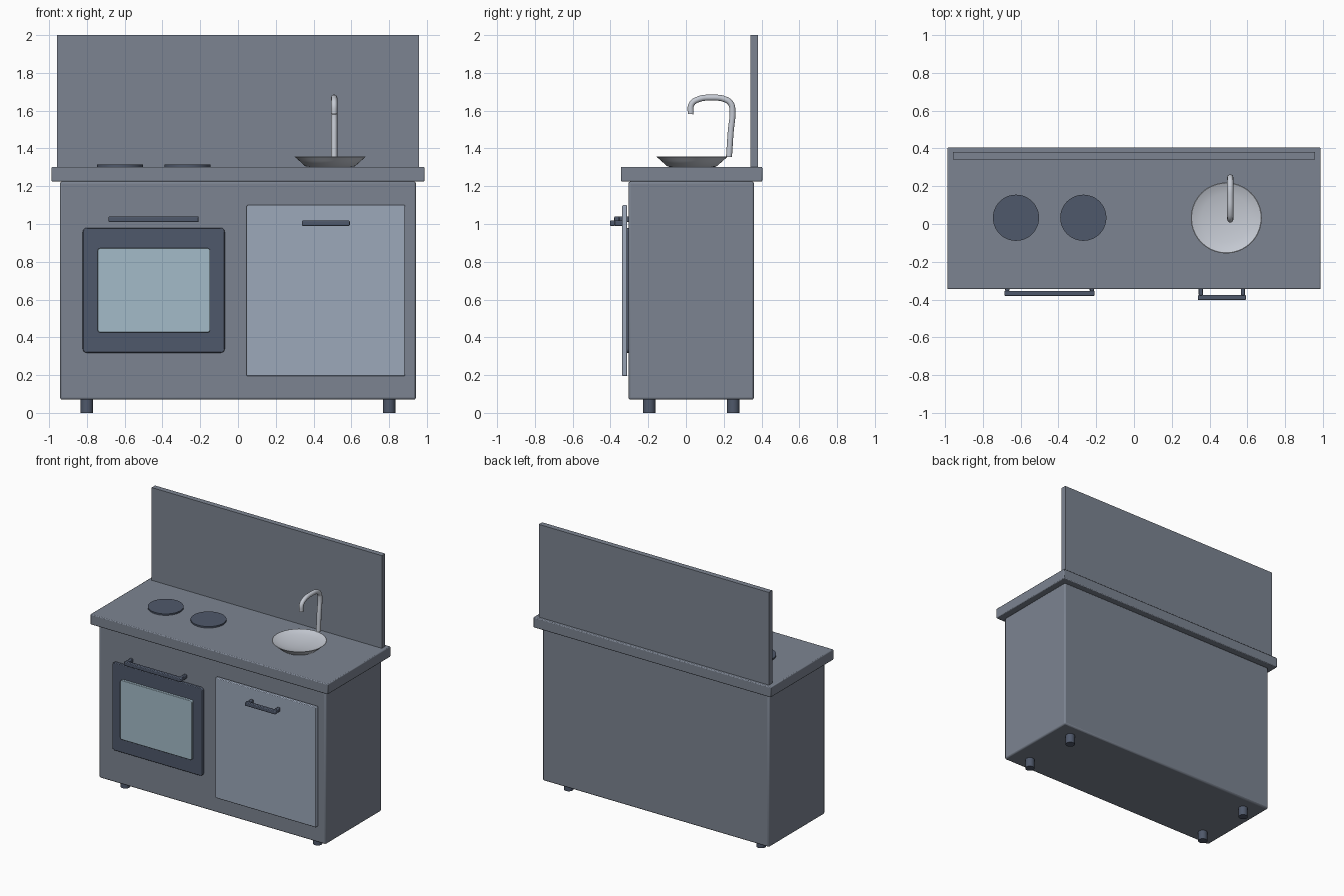
import bpy, bmesh, math
from mathutils import Vector

if "Cube" in bpy.data.objects:
    bpy.data.objects.remove(bpy.data.objects["Cube"])


def material(name, rgb):
    m = bpy.data.materials.new(name)
    m.diffuse_color = (*rgb, 1)
    m.use_nodes = True
    m.node_tree.nodes["Principled BSDF"].inputs["Base Color"].default_value = m.diffuse_color
    return m


SLATE = material("slate_paint", (0.202, 0.231, 0.285))
DARK = material("dark_enamel", (0.078, 0.098, 0.145))
LIGHT = material("light_panel", (0.335, 0.391, 0.489))
STEEL = material("steel", (0.56, 0.59, 0.65))
GLASS = material("oven_glass", (0.37, 0.50, 0.58))


def finish(name, bm, mat, smooth=True):
    me = bpy.data.meshes.new(name)
    bm.to_mesh(me)
    bm.free()
    ob = bpy.data.objects.new(name, me)
    bpy.context.collection.objects.link(ob)
    me.materials.append(mat)
    if smooth:
        bpy.ops.object.select_all(action='DESELECT')
        ob.select_set(True)
        bpy.context.view_layer.objects.active = ob
        bpy.ops.object.shade_smooth_by_angle(angle=math.radians(35))
    return ob


def add_box(bm, x, y, z):
    verts = bmesh.ops.create_cube(bm, size=1)['verts']
    for v in verts:
        v.co = Vector([(r[0] + r[1]) / 2 + c * (r[1] - r[0]) for c, r in zip(v.co, (x, y, z))])


def soften(ob, width):
    mod = ob.modifiers.new("soft_edges", 'BEVEL')
    mod.width, mod.segments = width, 2


def box(name, x, y, z, mat, bevel=0, corner=0):
    """Box from axis ranges; corner rounds the front outline, bevel softens all edges."""
    bm = bmesh.new()
    add_box(bm, x, y, z)
    if corner:
        along_y = [e for e in bm.edges if abs(e.verts[0].co.y - e.verts[1].co.y) > 1e-5]
        bmesh.ops.bevel(bm, geom=along_y, offset=corner, segments=4, profile=0.5, affect='EDGES')
    ob = finish(name, bm, mat)
    if bevel:
        soften(ob, bevel)


def cylinder(name, x, y, z, r, mat, segs):
    bm = bmesh.new()
    bmesh.ops.create_cone(bm, cap_ends=True, segments=segs, radius1=r, radius2=r, depth=z[1] - z[0])
    bmesh.ops.translate(bm, verts=bm.verts, vec=(x, y, (z[0] + z[1]) / 2))
    finish(name, bm, mat)


def handle(name, x, z, y_front, y_back, thick):
    """Bar with a post at each end."""
    bm = bmesh.new()
    add_box(bm, x, (y_front, y_front + thick), z)
    for a in (x[0] + 0.004, x[1] - 0.026):
        add_box(bm, (a, a + 0.022), (y_front + thick - 0.002, y_back), z)
    soften(finish(name, bm, DARK), 0.005)


# Cabinet, worktop and back panel
box("cabinet", (-0.942, 0.942), (-0.305, 0.36), (0.07, 1.225), SLATE, 0.011)
box("worktop", (-0.987, 0.987), (-0.345, 0.404), (1.225, 1.303), SLATE, 0.006)
box("back_panel", (-0.957, 0.957), (0.342, 0.382), (1.29, 2.0), SLATE)

# Feet
for i, sx in enumerate((-0.8, 0.8)):
    for j, sy in enumerate((-0.195, 0.25)):
        cylinder(f"foot_{i * 2 + j + 1}", sx, sy, (0, 0.09), 0.033, DARK, 24)

# Oven and cupboard fronts
box("oven_frame", (-0.822, -0.07), (-0.322, -0.3), (0.318, 0.98), DARK, 0.005, 0.022)
box("oven_window", (-0.743, -0.147), (-0.34, -0.31), (0.426, 0.872), GLASS, 0.003, 0.014)
box("cupboard_door", (0.045, 0.885), (-0.338, -0.312), (0.195, 1.10), LIGHT, 0.005, 0.008)
handle("oven_handle", (-0.685, -0.208), (1.01, 1.04), -0.38, -0.3, 0.026)
handle("cupboard_handle", (0.338, 0.592), (0.99, 1.018), -0.402, -0.33, 0.026)

# Hobs
for i, x in enumerate((-0.624, -0.268)):
    cylinder(f"hob_{i + 1}", x, 0.033, (1.295, 1.314), 0.122, DARK, 48)

# Sink bowl: shallow dish profile spun around its axis
bm = bmesh.new()
profile = [(0, 1.328), (0.08, 1.332), (0.13, 1.34), (0.16, 1.347), (0.184, 1.357),
           (0.188, 1.356), (0.163, 1.334), (0.132, 1.306), (0.08, 1.298), (0, 1.296)]
vs = [bm.verts.new((r, 0, z)) for r, z in profile]
es = [bm.edges.new(p) for p in zip(vs, vs[1:])]
bmesh.ops.spin(bm, geom=vs + es, cent=(0, 0, 0), axis=(0, 0, 1), angle=math.tau, steps=40)
bmesh.ops.remove_doubles(bm, verts=bm.verts, dist=1e-4)
bmesh.ops.recalc_face_normals(bm, faces=bm.faces)
bmesh.ops.translate(bm, verts=bm.verts, vec=(0.488, 0.032, 0))
finish("sink_bowl", bm, STEEL)

# Tap: round tube along a hooked path
cu = bpy.data.curves.new("tap", 'CURVE')
cu.dimensions = '3D'
cu.bevel_depth, cu.bevel_resolution, cu.use_fill_caps = 0.0165, 3, True
cu.resolution_u = 6
path = [(0.228, 1.355), (0.237, 1.49), (0.246, 1.597), (0.238, 1.637), (0.207, 1.66),
        (0.135, 1.669), (0.065, 1.66), (0.03, 1.635), (0.025, 1.582)]
sp = cu.splines.new('BEZIER')
sp.bezier_points.add(len(path) - 1)
for p, (y, z) in zip(sp.bezier_points, path):
    p.co = (0.509, y, z)
    p.handle_left_type = p.handle_right_type = 'AUTO'
cu.materials.append(STEEL)
bpy.context.collection.objects.link(bpy.data.objects.new("tap", cu))
